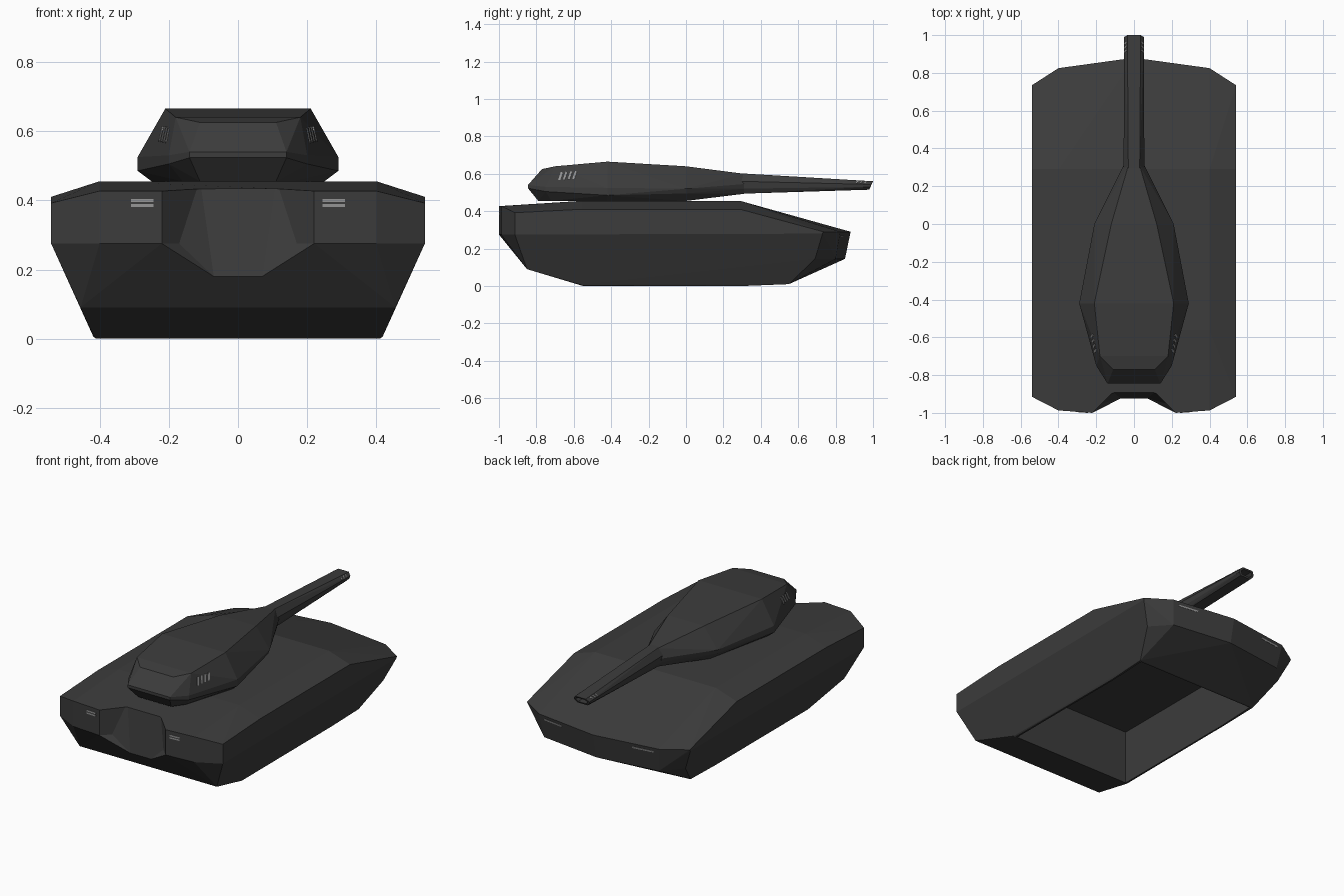
import bpy, bmesh
from mathutils import Vector, Matrix
from mathutils.bvhtree import BVHTree

if "Cube" in bpy.data.objects:
    bpy.data.objects.remove(bpy.data.objects["Cube"])


def material(name, value):
    m = bpy.data.materials.new(name)
    m.diffuse_color = (value, value, value, 1)
    m.use_nodes = True
    m.node_tree.nodes["Principled BSDF"].inputs["Base Color"].default_value = m.diffuse_color
    return m


ARMOUR = material("dark_armour", 0.045)
SLAT = material("light_slat", 0.3)


def finish(name, bm, mat):
    me = bpy.data.meshes.new(name)
    bm.to_mesh(me)
    bm.free()
    me.materials.append(mat)
    ob = bpy.data.objects.new(name, me)
    bpy.context.collection.objects.link(ob)
    return ob


def faceted(name, half):
    """Convex faceted solid from points of the +x half, mirrored in x."""
    bm = bmesh.new()
    for x, y, z in half:
        for s in ((1, -1) if x else (1,)):
            bm.verts.new((s * x, y, z))
    bmesh.ops.convex_hull(bm, input=bm.verts[:])
    loose = [v for v in bm.verts if not v.link_faces]
    bmesh.ops.delete(bm, geom=loose, context='VERTS')
    bmesh.ops.dissolve_limit(bm, angle_limit=0.02, verts=bm.verts[:], edges=bm.edges[:])
    bmesh.ops.recalc_face_normals(bm, faces=bm.faces[:])
    tree = BVHTree.FromBMesh(bm)
    return finish(name, bm, ARMOUR), tree


def carve(ob, name, half):
    cutter, _ = faceted(name, half)
    cutter.hide_render = True
    cutter.hide_set(True)
    mod = ob.modifiers.new(name, 'BOOLEAN')
    mod.operation = 'DIFFERENCE'
    mod.solver = 'EXACT'
    mod.object = cutter


def slats(name, tree, spots, direction, length, width):
    """Thin bars lying on a surface, on both sides of the vehicle."""
    bm = bmesh.new()
    for s in (1, -1):
        for x, y, z in spots:
            loc, n, _, _ = tree.find_nearest(Vector((s * x, y, z)))
            d = Vector((s * direction[0], direction[1], direction[2]))
            d = (d - n * d.dot(n)).normalized()
            m = Matrix((d, n.cross(d), n)).transposed().to_4x4()
            m = Matrix.Translation(loc) @ m @ Matrix.Diagonal((length, width, 0.004, 1))
            bmesh.ops.create_cube(bm, size=1, matrix=m)
    return finish(name, bm, SLAT)


# hull
hull, hull_tree = faceted("hull", [
    (.22, -1, .427), (.4, -.987, .427), (.4, -.56, .455), (.4, .29, .455),
    (.54, -.915, .392), (.54, -.56, .41), (.54, .29, .41), (.54, .735, .29),
    (.4, .825, .29), (0, .88, .29),
    (.22, -1, .275), (.4, -.987, .275), (.54, -.915, .275), (.54, .73, .28),
    (.48, .69, .145), (.38, .8, .145), (0, .85, .145),
    (.455, -.85, .09), (.418, -.56, .006), (.41, -.55, 0), (.41, .3, 0), (.415, .55, .01)])

# open underside and rear notch
carve(hull, "underside_cutter", [(x, y, z) for x in (.4,) for y in (-.55, .54) for z in (-.1, .33)])
carve(hull, "rear_notch_cutter", [
    (.11, -.89, .46), (.17, -.95, .275), (.07, -.923, .18),
    (.24, -1.02, .46), (.24, -1.02, .275), (.07, -1.02, .18)])

# turret
turret, turret_tree = faceted("turret", [
    (.11, -.77, .625), (.18, -.7, .64), (.21, -.42, .665), (.12, 0, .64), (.03, .31, .6),
    (.14, -.845, .54), (.2, -.75, .53), (.29, -.42, .525), (.21, 0, .52), (.055, .31, .545),
    (.14, -.845, .523), (.2, -.75, .505), (.29, -.42, .485), (.2, 0, .495), (.05, .31, .52),
    (.11, -.79, .455), (.16, -.72, .455), (.25, -.42, .455), (.16, 0, .455), (.035, .31, .493)])

# gun barrel with slanted muzzle and bore
barrel, barrel_tree = faceted("gun_barrel", [
    (.03, .28, .603), (.055, .28, .56), (.05, .28, .52), (.035, .28, .493),
    (.035, 1, .56), (.052, .99, .543), (.05, .985, .53), (.035, .98, .515)])
carve(barrel, "bore_cutter", [(x, y, z) for y in (.9, 1.05)
                              for x, z in ((.027, .552), (.04, .538), (.027, .524))])

# vents and lights
slats("turret_vents", turret_tree,
      [(.22, y, .592) for y in (-.675, -.648, -.621, -.594)], (-.4, .4, 1), .045, .011)
slats("rear_vents", hull_tree, [(.277, -1, z) for z in (.385, .399)], (1, 0, 0), .065, .009)
slats("front_lights", hull_tree, [(.3, .84, .265)], (1, -.14, 0), .13, .009)
slats("muzzle_vents", barrel_tree,
      [(.046, y, .557) for y in (.915, .937, .959)], (-.3, .6, 1), .018, .006)
